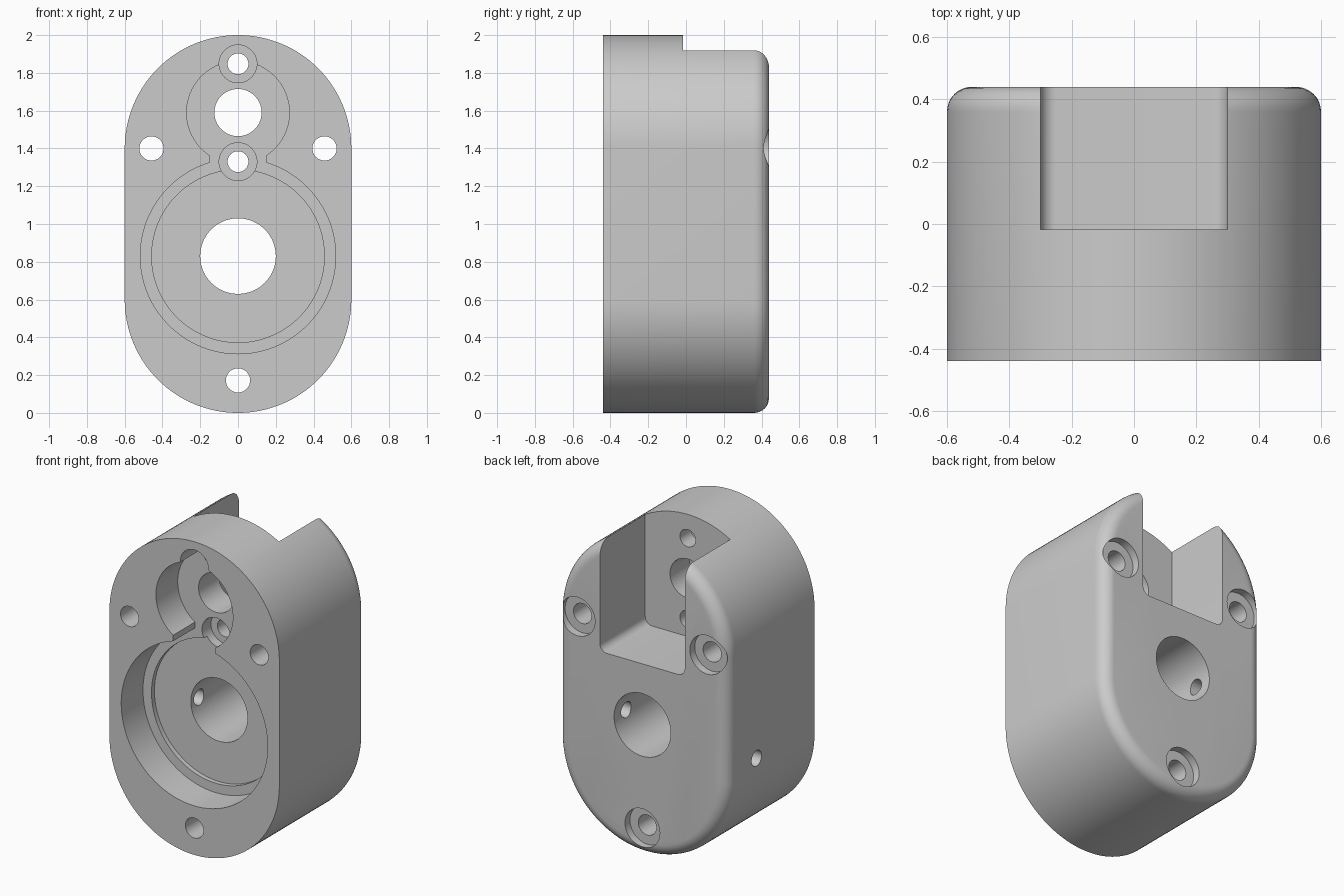
import bpy, bmesh, math
from mathutils import Vector

cube = bpy.data.objects.get("Cube")
if cube:
    bpy.data.objects.remove(cube)

FRONT, BACK = -0.44, 0.44
START, END = -0.64, 0.64  # cutters run past the body

metal = bpy.data.materials.new("light grey metal")
metal.use_nodes = True
colour = (0.6, 0.6, 0.6, 1)
metal.diffuse_color = colour
metal.node_tree.nodes["Principled BSDF"].inputs["Base Color"].default_value = colour


def make_object(name, bm):
    bmesh.ops.recalc_face_normals(bm, faces=bm.faces)
    mesh = bpy.data.meshes.new(name)
    bm.to_mesh(mesh)
    bm.free()
    obj = bpy.data.objects.new(name, mesh)
    bpy.context.collection.objects.link(obj)
    return obj


def arc(x, z, r, start, end, steps):
    """Points of an arc in the xz plane, angles in degrees."""
    angles = [math.radians(start + (end - start) * i / steps) for i in range(steps + 1)]
    return [(x + r * math.cos(a), z + r * math.sin(a)) for a in angles]


def prism(name, outline, y0, y1, fillet=0):
    """Extrude an xz outline from y0 to y1, optionally rounding the y1 rim."""
    bm = bmesh.new()
    near, far = [[bm.verts.new((x, y, z)) for x, z in outline] for y in (y0, y1)]
    bm.faces.new(near)
    cap = bm.faces.new(far)
    for i in range(len(outline)):
        bm.faces.new((near[i - 1], near[i], far[i], far[i - 1]))
    bmesh.ops.recalc_face_normals(bm, faces=bm.faces)
    if fillet:
        bmesh.ops.bevel(bm, geom=list(cap.edges), offset=fillet, segments=8,
                        profile=0.5, affect='EDGES', clamp_overlap=False)
    return make_object(name, bm)


def stepped_rod(profile, steps):
    """Turned solid along y from a list of (y, radius) stations."""
    bm = bmesh.new()
    rings = [[bm.verts.new((x, y, z)) for x, z in arc(0, 0, r, 1, 361, steps)[:-1]]
             for y, r in profile]
    bm.faces.new(rings[0])
    bm.faces.new(rings[-1])
    for a, b in zip(rings, rings[1:]):
        for i in range(steps):
            bm.faces.new((a[i - 1], a[i], b[i], b[i - 1]))
    return make_object("hole_cutter", bm)


def cut(cutter):
    """Subtract a cutter from the housing and discard it."""
    bpy.context.view_layer.update()
    mod = housing.modifiers.new("cut", 'BOOLEAN')
    mod.operation, mod.solver, mod.object = 'DIFFERENCE', 'MANIFOLD', cutter
    bpy.context.view_layer.objects.active = housing
    bpy.ops.object.modifier_apply(modifier=mod.name)
    bpy.data.objects.remove(cutter)


def bore(x, z, profile, steps=64):
    rod = stepped_rod(profile, steps)
    rod.location = (x, 0, z)
    cut(rod)


def cross_hole(start, end, r):
    """Drill a round hole between two points."""
    axis = Vector(end) - Vector(start)
    rod = stepped_rod([(0, r), (axis.length, r)], 32)
    rod.rotation_mode = 'QUATERNION'
    rod.rotation_quaternion = Vector((0, 1, 0)).rotation_difference(axis)
    rod.location = start
    cut(rod)


# Rounded body with a filleted back rim
body_outline = arc(0, 1.4, 0.6, 0, 180, 64) + arc(0, 0.6, 0.6, 180, 360, 64)
housing = prism("housing", body_outline, FRONT, BACK, fillet=0.08)
housing.data.materials.append(metal)

# Keyhole pocket in the front: two round recesses joined by a neck
NECK, SMALL, LARGE = 0.15, 0.272, 0.517
small_angle = math.degrees(math.acos(NECK / SMALL))
large_angle = math.degrees(math.acos(NECK / LARGE))
keyhole = (arc(0, 1.59, SMALL, -small_angle, 180 + small_angle, 80)
           + arc(0, 0.83, LARGE, 180 - large_angle, 360 + large_angle, 110))
cut(prism("pocket_cutter", keyhole, START, FRONT + 0.22))

# Open slot in the upper back with rounded lower corners
slot = (arc(-0.25, 1.27, 0.05, 180, 270, 8) + arc(0.25, 1.27, 0.05, 270, 360, 8)
        + [(0.3, 2.2), (-0.3, 2.2)])
cut(prism("slot_cutter", slot, -0.017, END))

# Main shaft bore with its shallow seat, and the smaller bore above
seat = FRONT + 0.25
bore(0, 0.83, [(START, 0.457), (seat, 0.457), (seat, 0.2), (END, 0.2)], 112)
bore(0, 1.59, [(START, 0.125), (END, 0.125)])

# Small screws above and below the upper bore, countersunk from the front
seat = FRONT + 0.31
for z in (1.848, 1.33):
    bore(0, z, [(START, 0.1), (seat, 0.1), (seat, 0.055), (END, 0.055)])

# Mounting screws, countersunk from the back
seat = BACK - 0.05
for x, z in ((-0.458, 1.4), (0.458, 1.4), (0, 0.172)):
    bore(x, z, [(START, 0.064), (seat, 0.064), (seat, 0.123), (END, 0.123)])

# Blind hole in the side wall, and small holes in the wall of the main bore
cross_hole((-0.8, 0.145, 0.665), (-0.35, 0.145, 0.665), 0.05)
cross_hole((-0.3, 0.32, 0.83), (0.3, 0.32, 0.83), 0.05)
cross_hole((-0.3, -0.11, 0.83), (0, -0.11, 0.83), 0.05)

# Smooth curved walls, crisp machined edges
bpy.ops.object.select_all(action='DESELECT')
housing.select_set(True)
bpy.context.view_layer.objects.active = housing
bpy.ops.object.shade_smooth_by_angle(angle=math.radians(30))
